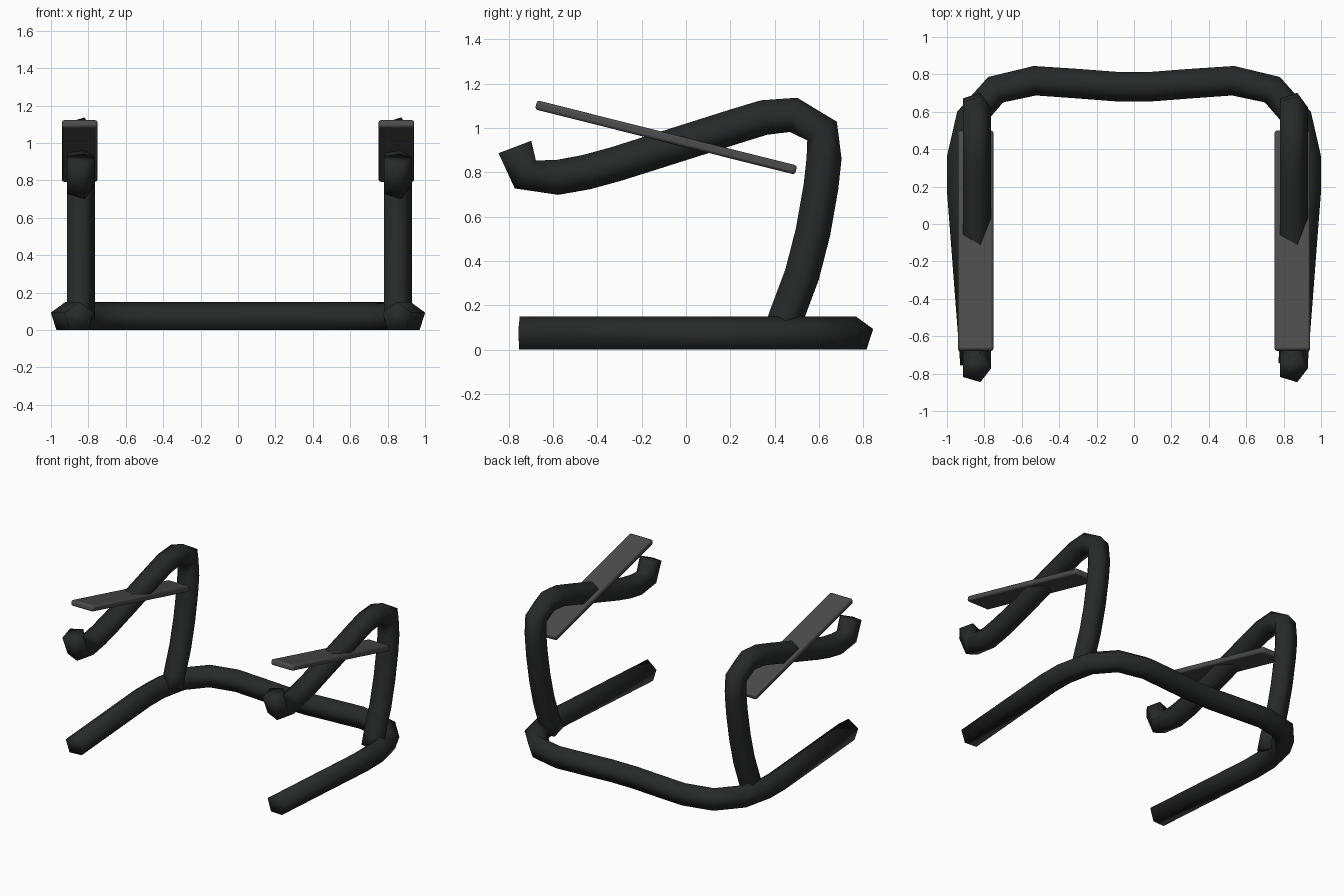
import bpy, bmesh, math
from mathutils import Vector

if "Cube" in bpy.data.objects:
    bpy.data.objects.remove(bpy.data.objects["Cube"])

R = 0.083  # pentagon tube radius


def material(name, rgb):
    m = bpy.data.materials.new(name)
    m.diffuse_color = (*rgb, 1)
    m.use_nodes = True
    m.node_tree.nodes["Principled BSDF"].inputs["Base Color"].default_value = m.diffuse_color
    return m


dark = material("dark_tube", (0.021, 0.023, 0.022))
grey = material("grey_pad", (0.072, 0.072, 0.072))


def sweep(name, points, ref, sides=5):
    """Sweep a polygon along a path; the first corner points along ref."""
    pts = [Vector(p) for p in points]
    ref = Vector(ref)
    bm = bmesh.new()
    rings = []
    for i, p in enumerate(pts):
        t = Vector()
        if i > 0:
            t += (p - pts[i - 1]).normalized()
        if i < len(pts) - 1:
            t += (pts[i + 1] - p).normalized()
        t.normalize()
        side = t.cross(ref).normalized()
        rings.append([bm.verts.new(p + R * (math.cos(a) * ref + math.sin(a) * side))
                      for a in (2 * math.pi * k / sides for k in range(sides))])
    for a, b in zip(rings, rings[1:]):
        for k in range(sides):
            n = (k + 1) % sides
            bm.faces.new((a[k], a[n], b[n], b[k]))
    bm.faces.new(rings[0])
    bm.faces.new(rings[-1])
    bmesh.ops.recalc_face_normals(bm, faces=bm.faces)
    for f in bm.faces:
        f.smooth = True
    me = bpy.data.meshes.new(name)
    bm.to_mesh(me)
    bm.free()
    me.materials.append(dark)
    ob = bpy.data.objects.new(name, me)
    bpy.context.collection.objects.link(ob)
    return ob


# U-shaped floor tube, right half mirrored to the left
half = [(0.85, -0.75), (0.922, 0.19), (0.92, 0.36), (0.875, 0.565),
        (0.74, 0.718), (0.53, 0.766), (0.31, 0.751), (0.10, 0.735)]
base = half + [(-x, y) for x, y in reversed(half)]
sweep("base_tube", [(x, y, 0.067) for x, y in base], (0, 0, 1))

# Rear upright bending forward into the hooked arm (y, z)
arm = [(-0.772, 0.914), (-0.725, 0.79), (-0.58, 0.777), (-0.452, 0.80),
       (-0.316, 0.837), (0.221, 1.007), (0.352, 1.047), (0.485, 1.059),
       (0.614, 0.986), (0.623, 0.862), (0.609, 0.734), (0.573, 0.53),
       (0.524, 0.339), (0.451, 0.144), (0.425, 0.06)]

for label, s in (("left", -1), ("right", 1)):
    x = 0.847 * s
    sweep(label + "_arm_tube", [(x, y, z) for y, z in arm], (1, 0, 0))

    # Slanted armrest board with softened edges
    bpy.ops.mesh.primitive_cube_add(size=1, location=(x, -0.09, 0.957),
                                    rotation=(-math.radians(14.1), 0, 0))
    pad = bpy.context.object
    pad.name = label + "_armrest"
    pad.scale = (0.19, 1.21, 0.042)
    bpy.ops.object.transform_apply(location=False, rotation=False, scale=True)
    pad.data.materials.append(grey)
    bev = pad.modifiers.new("soft_edges", 'BEVEL')
    bev.width = 0.012
    bev.segments = 2
    bpy.ops.object.shade_smooth_by_angle()
